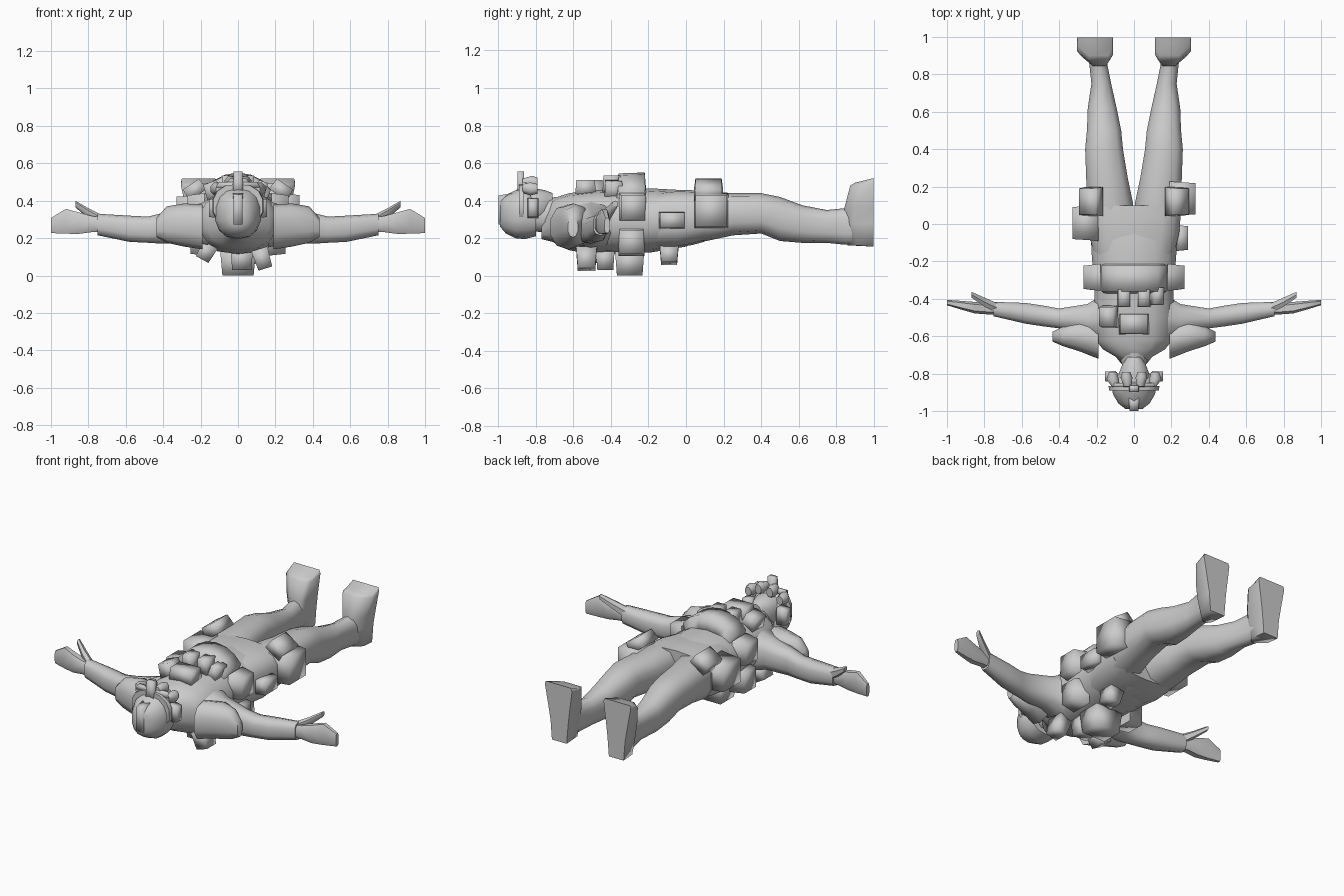
import bpy, bmesh, math
from mathutils import Vector, Euler

grey = bpy.data.materials.new("plain_grey")
grey.diffuse_color = (0.6, 0.6, 0.6, 1)


def finish(name, bm, angle=50):
    bmesh.ops.recalc_face_normals(bm, faces=bm.faces)
    me = bpy.data.meshes.new(name)
    bm.to_mesh(me)
    bm.free()
    ob = bpy.data.objects.new(name, me)
    bpy.context.collection.objects.link(ob)
    me.materials.append(grey)
    bpy.ops.object.select_all(action='DESELECT')
    ob.select_set(True)
    bpy.context.view_layer.objects.active = ob
    bpy.ops.object.shade_smooth_by_angle(angle=math.radians(angle))
    return ob


def skin(bm, loops):
    """Bridge successive vertex loops and cap both ends."""
    for a, b in zip(loops, loops[1:]):
        for i in range(len(a)):
            j = (i + 1) % len(a)
            bm.faces.new((a[i], a[j], b[j], b[i]))
    bm.faces.new(loops[0])
    bm.faces.new(loops[-1])


def loft(name, axis, rings, n=10, power=0.85, side=1):
    """Skin rings (position, umin, umax, vmin, vmax) along an axis."""
    bm = bmesh.new()
    loops = []
    for t, u0, u1, v0, v1 in rings:
        loop = []
        for i in range(n):
            a = 2 * math.pi * (i + 0.5) / n
            c, s = math.cos(a), math.sin(a)
            u = (u0 + u1) / 2 + (u1 - u0) / 2 * math.copysign(abs(c) ** power, c)
            v = (v0 + v1) / 2 + (v1 - v0) / 2 * math.copysign(abs(s) ** power, s)
            p = {'x': (t, u, v), 'y': (u, t, v), 'z': (u, v, t)}[axis]
            loop.append(bm.verts.new((p[0] * side, p[1], p[2])))
        loops.append(loop)
    skin(bm, loops)
    return finish(name, bm)


def pouch(name, centre, size, out=(0, 0, 1), taper=0.85, tilt=0.0):
    """Box that narrows towards its outer face; out is the facing direction."""
    bm = bmesh.new()
    bmesh.ops.create_cube(bm, size=1)
    o = Vector(out)
    for v in bm.verts:
        if v.co.dot(o) > 0:
            along = o * v.co.dot(o)
            v.co = along + (v.co - along) * taper
    bmesh.ops.scale(bm, vec=size, verts=bm.verts)
    bmesh.ops.rotate(bm, verts=bm.verts, cent=(0, 0, 0),
                     matrix=Euler((0, tilt, 0)).to_matrix())
    bmesh.ops.translate(bm, verts=bm.verts, vec=centre)
    return finish(name, bm, 95)


# Torso, pelvis and neck
loft("torso", 'y', [
    (-0.77, -0.05, 0.05, 0.195, 0.33), (-0.71, -0.10, 0.10, 0.18, 0.41),
    (-0.67, -0.17, 0.17, 0.155, 0.425),
    (-0.62, -0.21, 0.21, 0.135, 0.44), (-0.50, -0.22, 0.22, 0.115, 0.455),
    (-0.35, -0.215, 0.215, 0.12, 0.46), (-0.18, -0.23, 0.23, 0.125, 0.465),
    (0.0, -0.24, 0.24, 0.155, 0.455), (0.06, -0.22, 0.22, 0.18, 0.44)], n=14)
loft("pelvis", 'y', [
    (-0.17, -0.215, 0.215, 0.145, 0.445), (-0.05, -0.245, 0.245, 0.148, 0.458),
    (0.04, -0.253, 0.253, 0.165, 0.455), (0.10, -0.255, 0.255, 0.182, 0.45)], n=14, power=0.6)
loft("neck", 'y', [(-0.83, -0.07, 0.07, 0.24, 0.40), (-0.76, -0.065, 0.065, 0.23, 0.41),
                   (-0.69, -0.085, 0.085, 0.21, 0.42)])

# Head, helmet and strap
loft("face", 'y', [(-0.90, -0.09, 0.09, 0.26, 0.46), (-0.80, -0.085, 0.085, 0.27, 0.465),
                   (-0.75, -0.065, 0.065, 0.30, 0.455), (-0.71, -0.035, 0.035, 0.34, 0.44)])
loft("helmet", 'y', [(-0.99, -0.045, 0.045, 0.26, 0.40), (-0.96, -0.085, 0.085, 0.225, 0.43),
                     (-0.91, -0.115, 0.115, 0.20, 0.455), (-0.86, -0.125, 0.125, 0.195, 0.475),
                     (-0.80, -0.11, 0.11, 0.21, 0.42)], n=14)
loft("helmet_band", 'y', [(-0.89, -0.135, 0.135, 0.26, 0.49), (-0.865, -0.14, 0.14, 0.26, 0.49)], n=14)
pouch("helmet_crown_strip", (0, -0.965, 0.35), (0.056, 0.07, 0.18), (0, -1, 0))
pouch("goggle_mount", (0, -0.88, 0.49), (0.056, 0.04, 0.13))
pouch("goggle_bridge", (0, -0.86, 0.485), (0.24, 0.025, 0.03))

for s, label in ((1, "left"), (-1, "right")):
    # Goggle tubes and headset
    loft(label + "_inner_goggle_tube", 'y', [(-0.87, 0.012, 0.055, 0.47, 0.52),
         (-0.82, 0.006, 0.074, 0.455, 0.535), (-0.79, 0.018, 0.064, 0.465, 0.525)], 8, 1, s)
    loft(label + "_outer_goggle_tube", 'y', [(-0.87, 0.08, 0.12, 0.44, 0.49),
         (-0.83, 0.078, 0.15, 0.425, 0.50), (-0.79, 0.09, 0.135, 0.435, 0.49)], 8, 1, s)
    pouch(label + "_headset", (s * 0.125, -0.815, 0.36), (0.06, 0.06, 0.11), (s, 0, 0))

    # Shoulder pad
    loft(label + "_shoulder_pad", 'x', [
        (0.19, -0.725, -0.525, 0.14, 0.38), (0.29, -0.685, -0.51, 0.155, 0.385),
        (0.38, -0.655, -0.545, 0.175, 0.37), (0.435, -0.63, -0.575, 0.205, 0.31)], 10, 0.85, s)

    # Arm, hand and thumb
    loft(label + "_arm", 'x', [
        (0.16, -0.64, -0.37, 0.15, 0.40), (0.25, -0.60, -0.425, 0.17, 0.37),
        (0.40, -0.56, -0.45, 0.17, 0.335), (0.48, -0.55, -0.435, 0.175, 0.315),
        (0.58, -0.535, -0.42, 0.18, 0.32), (0.75, -0.495, -0.415, 0.215, 0.33)], 10, 0.75, s)
    loft(label + "_hand", 'x', [
        (0.70, -0.49, -0.43, 0.23, 0.31), (0.78, -0.485, -0.42, 0.23, 0.32),
        (0.85, -0.48, -0.415, 0.22, 0.34), (0.92, -0.46, -0.41, 0.22, 0.36),
        (1.0, -0.435, -0.405, 0.225, 0.31)], 8, 0.65, s)
    loft(label + "_thumb", 'x', [
        (0.73, -0.48, -0.42, 0.25, 0.325), (0.80, -0.445, -0.39, 0.305, 0.36),
        (0.87, -0.395, -0.36, 0.365, 0.40)], 6, 0.9, s)

    # Leg running into the heel
    loft(label + "_leg", 'y', [
        (0.02, 0.01, 0.24, 0.18, 0.44), (0.11, 0.0, 0.255, 0.185, 0.45),
        (0.25, 0.03, 0.26, 0.215, 0.44), (0.40, 0.055, 0.265, 0.225, 0.44),
        (0.50, 0.065, 0.255, 0.185, 0.42), (0.62, 0.09, 0.25, 0.175, 0.375),
        (0.75, 0.12, 0.23, 0.175, 0.35), (0.85, 0.14, 0.24, 0.165, 0.36),
        (0.99, 0.145, 0.26, 0.165, 0.38)], 10, 0.75, s)

    # Boot with a sloping toe
    boot = bmesh.new()
    rows = []
    for x0, x1, y0, z0, z1 in ((0.15, 0.255, 0.86, 0.162, 0.155), (0.14, 0.265, 0.84, 0.28, 0.28),
                               (0.13, 0.28, 0.845, 0.365, 0.365), (0.112, 0.305, 0.875, 0.48, 0.50),
                               (0.12, 0.30, 0.90, 0.495, 0.52)):
        rows.append([boot.verts.new((s * x, y, z)) for x, y, z in (
            (x0, 0.998, z1), (x0, y0 + 0.03, z0), (x0 + 0.02, y0, z0),
            (x1 - 0.06, y0, z0), (x1, y0 + 0.05, z0), (x1, 0.998, z1))])
    skin(boot, rows)
    finish(label + "_boot", boot, 85)

    # Paired pouches on the flanks, chest and thighs
    pouch(label + "_upper_side_pouch", (s * 0.225, -0.285, 0.365), (0.09, 0.145, 0.15), (s, 0, 0))
    pouch(label + "_lower_side_pouch", (s * 0.205, -0.29, 0.18), (0.10, 0.14, 0.15), (s, 0, 0))
    pouch(label + "_magazine", (s * 0.053, -0.395, 0.49), (0.07, 0.10, 0.09), taper=0.9)
    pouch(label + "_thigh_top_pouch", (s * 0.232, 0.12, 0.46), (0.115, 0.155, 0.07),
          taper=0.9, tilt=s * 0.6)

# Belly pack that wraps across the front
belly = bmesh.new()
rows = []
for i in range(7):
    a = math.radians(-60 + 20 * i)
    x, z = math.sin(a) / math.sin(math.radians(60)), math.cos(a)
    rows.append([belly.verts.new(p) for p in (
        (0.15 * x, -0.375, 0.35 + 0.08 * z), (0.175 * x, -0.36, 0.37 + 0.175 * z),
        (0.175 * x, -0.22, 0.37 + 0.18 * z), (0.15 * x, -0.21, 0.35 + 0.08 * z))])
skin(belly, rows)
finish("belly_pack", belly, 95)

# Single pouches: name, centre, size, facing, taper, tilt
for args in (
    ("chest_pouch", (0.0, -0.535, 0.47), (0.16, 0.11, 0.08), (0, 0, 1), 0.9, 0),
    ("chest_side_pouch", (-0.135, -0.495, 0.455), (0.09, 0.12, 0.09), (0, 0, 1), 0.85, -0.35),
    ("belly_side_pouch", (0.12, -0.385, 0.455), (0.06, 0.10, 0.10), (0, 0, 1), 0.9, 0.3),
    ("thigh_pouch", (0.26, 0.135, 0.345), (0.14, 0.185, 0.19), (1, 0, 0), 0.9, 0),
    ("hip_pouch", (-0.26, 0.005, 0.345), (0.14, 0.19, 0.17), (-1, 0, 0), 0.9, 0),
    ("small_hip_pouch", (0.255, -0.075, 0.295), (0.07, 0.14, 0.09), (1, 0, 0), 0.9, 0),
    ("lower_back_pouch", (0.0, -0.30, 0.065), (0.19, 0.155, 0.13), (0, 0, -1), 0.88, 0),
    ("back_pouch_right", (0.13, -0.53, 0.09), (0.09, 0.11, 0.11), (0, 0, -1), 0.85, -0.3),
    ("back_pouch_middle", (0.02, -0.43, 0.085), (0.12, 0.10, 0.11), (0, 0, -1), 0.85, 0),
    ("back_pouch_left", (-0.17, -0.52, 0.125), (0.09, 0.11, 0.09), (0, 0, -1), 0.85, 0.5),
    ("seat_pouch", (0.10, -0.09, 0.11), (0.10, 0.10, 0.09), (0, 0, -1), 0.85, -0.2),
):
    pouch(*args)
